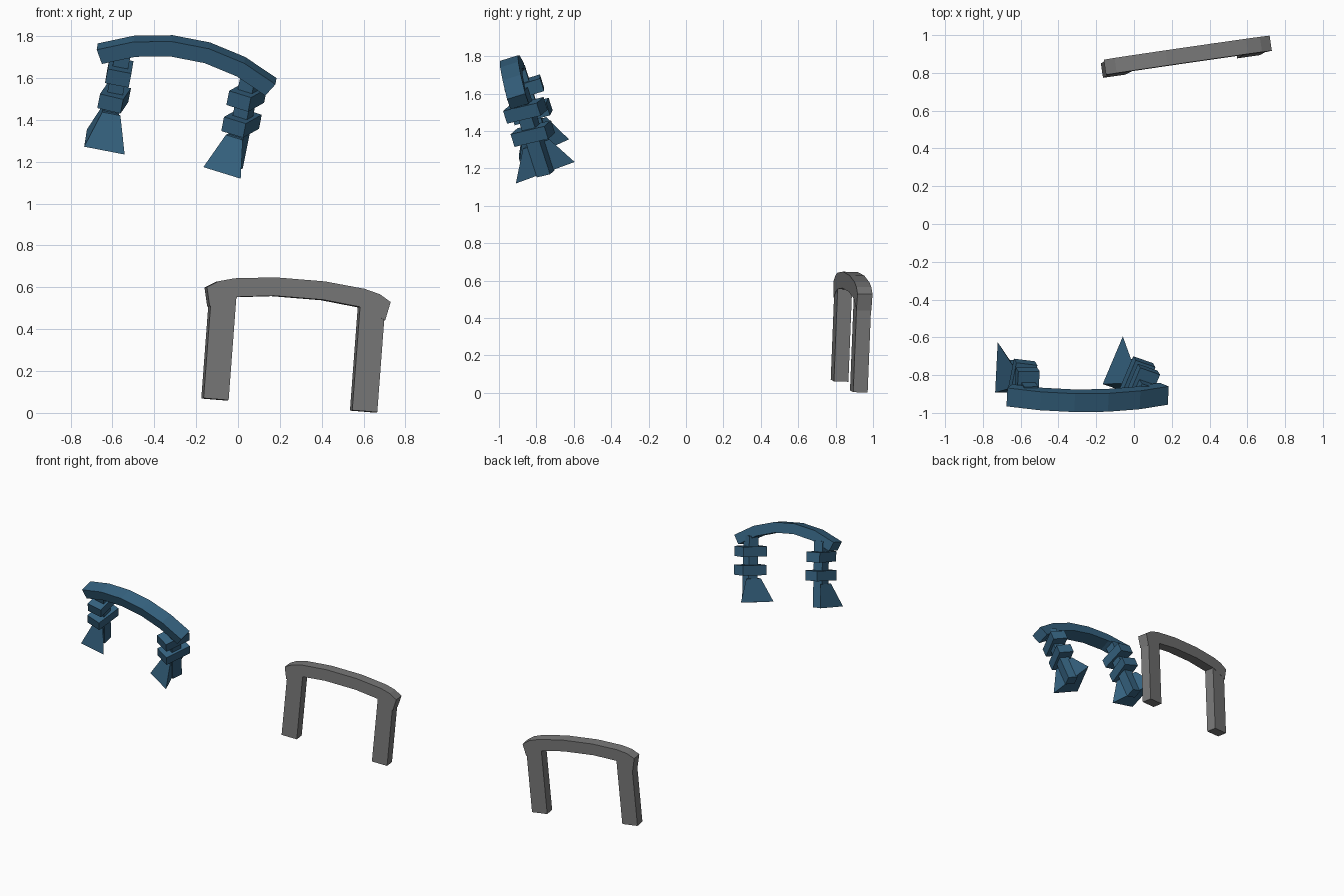
import bpy, bmesh
from math import sin, cos, radians
from mathutils import Vector, Matrix

if "Cube" in bpy.data.objects:
    bpy.data.objects.remove(bpy.data.objects["Cube"])


def frame(origin, across, up):
    """Placement matrix from an origin, an across direction and a rough up direction."""
    u = Vector(across).normalized()
    w = Vector(up)
    w = (w - u * w.dot(u)).normalized()
    v = w.cross(u)
    m = Matrix((u, v, w)).transposed().to_4x4()
    m.translation = origin
    return m


def loft(name, a, b, matrix, mat):
    """Solid between two matching closed outlines."""
    bm = bmesh.new()
    va = [bm.verts.new(p) for p in a]
    vb = [bm.verts.new(p) for p in b]
    bm.faces.new(va)
    bm.faces.new(vb)
    n = len(va)
    for i in range(n):
        j = (i + 1) % n
        bm.faces.new((va[i], va[j], vb[j], vb[i]))
    bmesh.ops.recalc_face_normals(bm, faces=bm.faces)
    me = bpy.data.meshes.new(name)
    bm.to_mesh(me)
    bm.free()
    me.materials.append(mat)
    ob = bpy.data.objects.new(name, me)
    ob.matrix_world = matrix
    bpy.context.collection.objects.link(ob)
    return ob


def slab(name, outline, depth, matrix, mat):
    """Front outline (x, z) given thickness."""
    return loft(name, [(x, -depth / 2, z) for x, z in outline],
                [(x, depth / 2, z) for x, z in outline], matrix, mat)


def tapered(name, outline, z0, z1, scale, matrix, mat):
    """Plan outline (x, y) raised from z0 to z1 with a scaled top."""
    return loft(name, [(x, y, z0) for x, y in outline],
                [(x * scale, y * scale, z1) for x, y in outline], matrix, mat)


def rect(w, d):
    return [(-w / 2, -d / 2), (w / 2, -d / 2), (w / 2, d / 2), (-w / 2, d / 2)]


def colour(name, rgb):
    mat = bpy.data.materials.new(name)
    mat.diffuse_color = (*rgb, 1)
    mat.use_nodes = True
    mat.node_tree.nodes["Principled BSDF"].inputs["Base Color"].default_value = mat.diffuse_color
    return mat


def turn(degrees):
    return Matrix.Rotation(radians(degrees), 4, 'Z')


# Grey arch: curved lintel on two plain posts
grey_mat = colour("dark_grey", (0.19, 0.19, 0.19))
grey = frame((0.245, 0.8725, 0.036), (0.986, 0.143, -0.08), (0.075, 0.04, 1))
half = [(0.12, 0.603), (0.314, 0.583), (0.39, 0.563), (0.445, 0.53),
        (0.425, 0.44), (0.36, 0.475), (0.30, 0.495), (0.12, 0.515)]
slab("plain_lintel", half + [(-x, z) for x, z in reversed(half)], 0.081, grey, grey_mat)
for side, s in (("left", -1), ("right", 1)):
    tapered(side + "_plain_post", rect(0.121, 0.078), 0, 0.53, 1,
            grey @ Matrix.Translation((s * 0.36, 0, 0)), grey_mat)

# Blue arch: five-segment lintel
blue_mat = colour("blue", (0.035, 0.12, 0.21))
blue = frame((-0.225, -0.946, 1.772), (0.98, 0.01, -0.19), (0.185, -0.3, 0.935))
R, h = 0.87, 0.075
angles = [radians(-30 + 12 * i) for i in range(6)]
top = R * cos(radians(6))


def arc(r):
    return [(r * sin(a), r * cos(a) - top) for a in angles]


slab("curved_lintel", arc(R) + arc(R - h)[::-1], 0.102, blue, blue_mat)

# Posts with two cross blocks and a half-cut flared foot; right one is turned
foot = [(-0.097, -0.14), (0.1, -0.14), (-0.097, 0.14)]
for side, x, yaw, twist in (("left", -0.308, 0, -8), ("right", 0.312, -20, 0)):
    m = blue @ Matrix.Translation((x, 0.018, 0)) @ turn(yaw)
    tapered(side + "_blue_post", rect(0.075, 0.078), -0.585, -0.11, 1, m, blue_mat)
    for i, z in enumerate((-0.222, -0.355)):
        tapered(f"{side}_cross_block_{i + 1}", rect(0.115, 0.2),
                z - 0.036, z + 0.036, 1, m @ turn(twist * i), blue_mat)
    tapered(side + "_foot", foot, -0.578, -0.415, 0.45, m, blue_mat)
